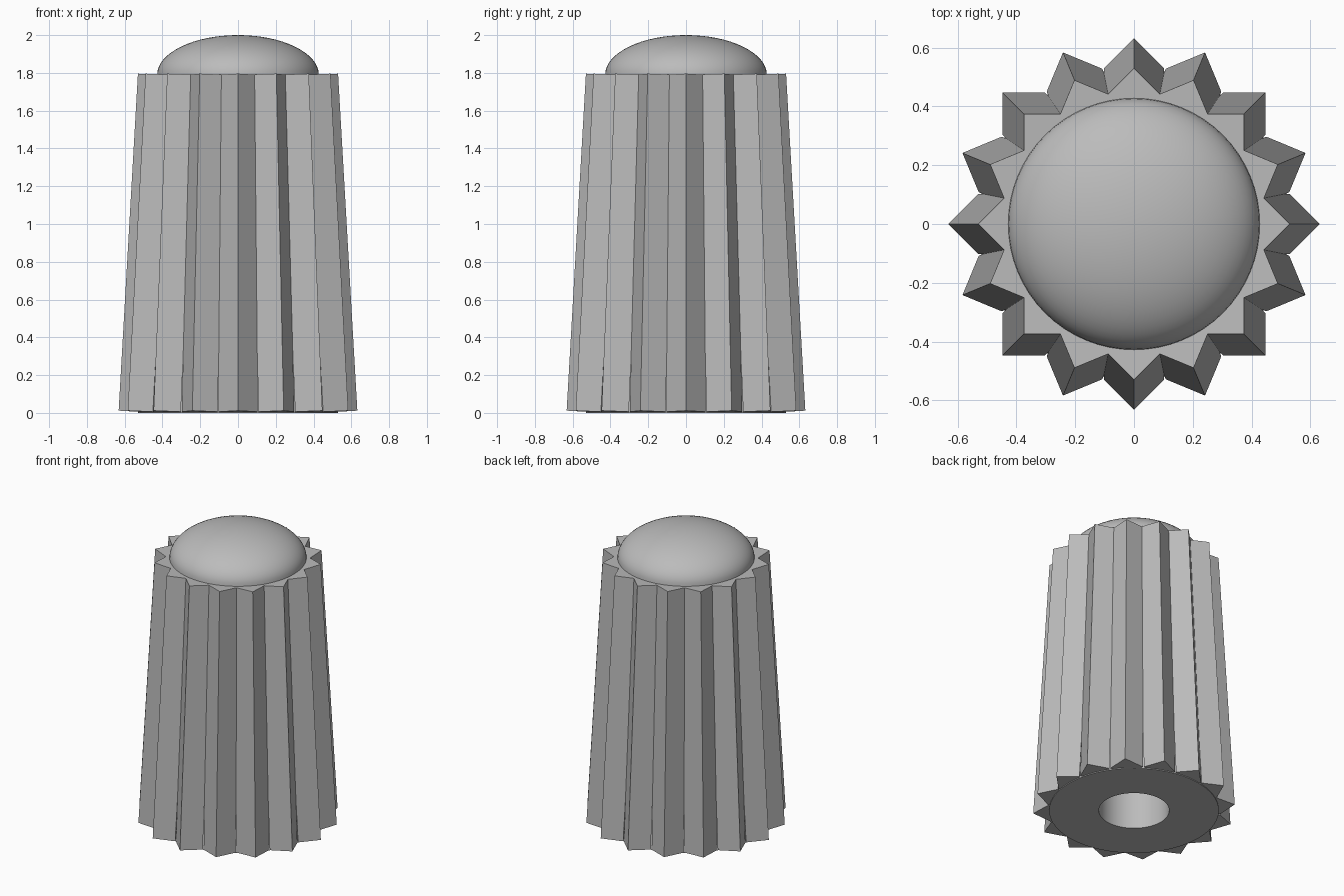
import bpy, bmesh, math
from mathutils import Matrix, Vector

cube = bpy.data.objects.get("Cube")
if cube:
    bpy.data.objects.remove(cube, do_unlink=True)

TEETH = 16
BASE_R, TOP_R, BODY_H = 0.53, 0.428, 1.79
HOLE_R, HOLE_DEPTH = 0.22, 1.0
TOOTH_HALF = 0.102      # half diagonal of the square tooth section
DOME_H = 0.21

grey = bpy.data.materials.new("knob grey")
grey.use_nodes = True
colour = (0.5, 0.5, 0.5, 1)
grey.diffuse_color = colour
grey.node_tree.nodes["Principled BSDF"].inputs["Base Color"].default_value = colour


def finish(name, bm, smooth):
    bmesh.ops.remove_doubles(bm, verts=bm.verts, dist=1e-5)
    bmesh.ops.recalc_face_normals(bm, faces=bm.faces)
    mesh = bpy.data.meshes.new(name)
    bm.to_mesh(mesh)
    bm.free()
    mesh.materials.append(grey)
    obj = bpy.data.objects.new(name, mesh)
    bpy.context.collection.objects.link(obj)
    if smooth:
        bpy.ops.object.select_all(action="DESELECT")
        obj.select_set(True)
        bpy.context.view_layer.objects.active = obj
        bpy.ops.object.shade_smooth_by_angle(angle=math.radians(35))
    return obj


def lathe(name, profile, steps=64):
    """Turn a (radius, height) profile around the z axis."""
    bm = bmesh.new()
    verts = [bm.verts.new((r, 0, z)) for r, z in profile]
    edges = [bm.edges.new(pair) for pair in zip(verts, verts[1:])]
    bmesh.ops.spin(bm, geom=verts + edges, cent=(0, 0, 0), axis=(0, 0, 1),
                   angle=math.tau, steps=steps)
    return finish(name, bm, True)


# Tapered core with a blind shaft hole in its underside
lathe("core", [(0, HOLE_DEPTH), (HOLE_R, HOLE_DEPTH), (HOLE_R, 0),
               (BASE_R, 0), (TOP_R, BODY_H), (0, BODY_H)])

# Flattened dome cap
arc = [math.pi / 2 * i / 16 for i in range(17)]
lathe("dome_cap", [(TOP_R * math.cos(a), BODY_H + DOME_H * math.sin(a)) for a in arc])

# Square grip teeth leaning along the taper of the core
bm = bmesh.new()
foot = Vector((BASE_R, 0, 0.006))
head = Vector((TOP_R, 0, BODY_H))
lean = math.atan2(head.x - foot.x, head.z - foot.z)
pose = Matrix.Translation((foot + head) / 2) @ Matrix.Rotation(lean, 4, "Y")
for i in range(TEETH):
    turn = Matrix.Rotation(math.tau * i / TEETH, 4, "Z")
    bmesh.ops.create_cone(bm, cap_ends=True, segments=4, radius1=TOOTH_HALF,
                          radius2=TOOTH_HALF, depth=(head - foot).length,
                          matrix=turn @ pose)
finish("grip_teeth", bm, False)
